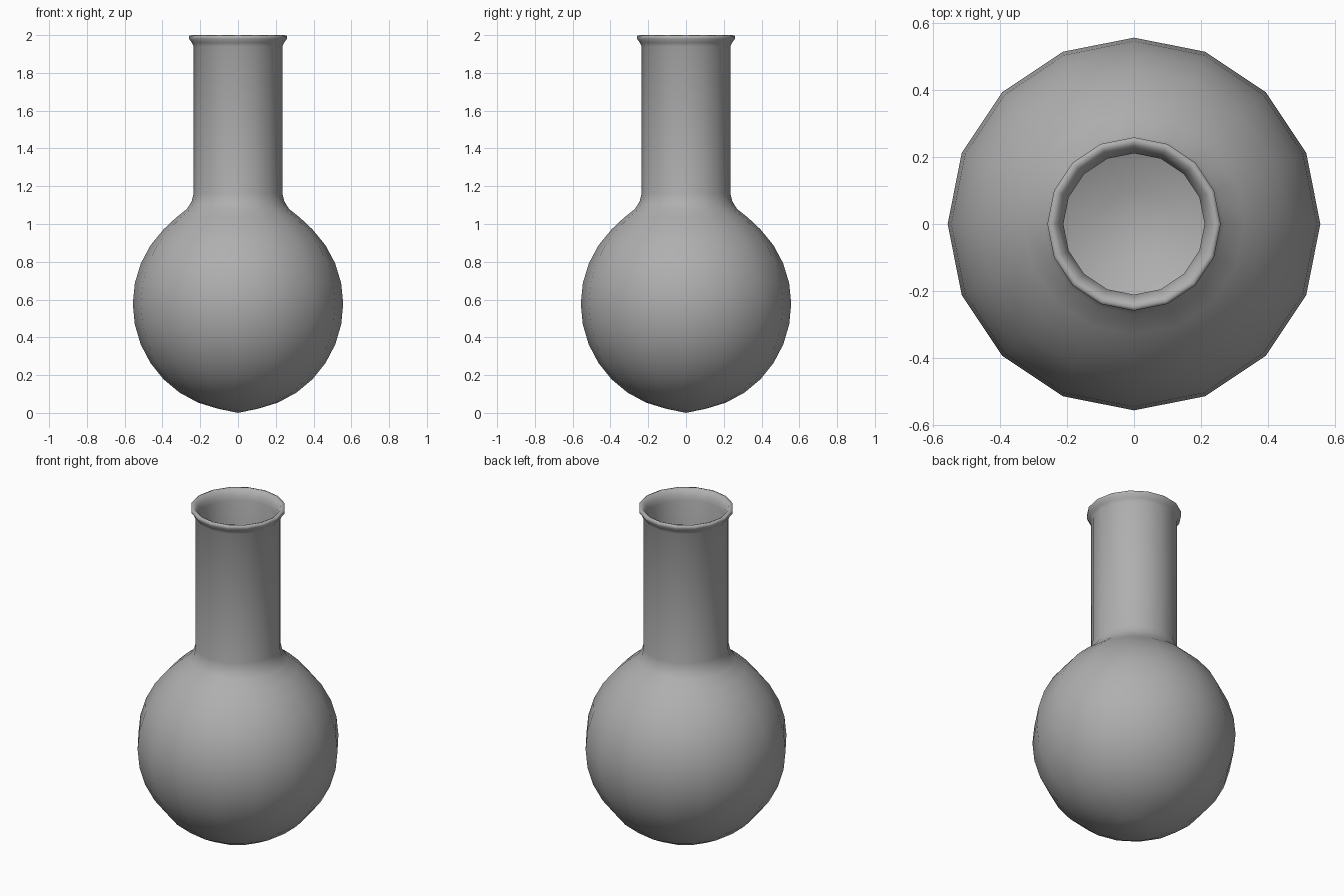
import bpy, bmesh
from math import sin, cos, pi, radians

if "Cube" in bpy.data.objects:
    bpy.data.objects.remove(bpy.data.objects["Cube"])

SIDES = 16
R, CZ, WALL = 0.557, 0.578, 0.024


def bulb(radius, bottom):
    # Half-circle profile from the bottom pole up to the shoulder
    pts = [(0, bottom)]
    for k in range(-7, 5):
        a = radians(11.25 * k)
        # lower half reaches slightly deeper, so that the pole is at the bottom
        height = radius if k > 0 else CZ - bottom - 0.012
        pts.append((radius * cos(a), CZ + height * sin(a)))
    return pts


# Outer wall: bulb, flared shoulder, neck, rolled lip
outer = bulb(R, 0.0)
outer += [(0.33, 1.032), (0.27, 1.08), (0.245, 1.12), (0.235, 1.16),
          (0.235, 1.94), (0.244, 1.96), (0.259, 1.98), (0.259, 1.996)]
# Inner wall, listed bottom to top
inner = bulb(R - WALL, 0.024)
inner += [(0.315, 1.012), (0.25, 1.065), (0.221, 1.115), (0.211, 1.16),
          (0.211, 1.94), (0.22, 1.97), (0.235, 1.995)]
profile = outer + [(0.248, 2.0)] + inner[::-1]

# Revolve the closed profile
bm = bmesh.new()
rings = []
for r, z in profile:
    n = 1 if r == 0 else SIDES
    rings.append([bm.verts.new((r * cos(2 * pi * i / SIDES), r * sin(2 * pi * i / SIDES), z))
                  for i in range(n)])
for a, b in zip(rings, rings[1:]):
    for i in range(SIDES):
        j = (i + 1) % SIDES
        if len(a) == 1:
            bm.faces.new((a[0], b[j], b[i]))
        elif len(b) == 1:
            bm.faces.new((a[i], a[j], b[0]))
        else:
            bm.faces.new((a[i], a[j], b[j], b[i]))
bmesh.ops.recalc_face_normals(bm, faces=bm.faces)
# The lowest outer face must point down
low = min(bm.faces, key=lambda f: f.calc_center_median().z)
if low.normal.z > 0:
    bmesh.ops.reverse_faces(bm, faces=bm.faces)
mesh = bpy.data.meshes.new("round_flask")
bm.to_mesh(mesh)
bm.free()
mesh.shade_smooth()

# Dark grey surface
grey = bpy.data.materials.new("dark_grey")
grey.diffuse_color = (0.43, 0.43, 0.43, 1)
grey.use_nodes = True
grey.node_tree.nodes["Principled BSDF"].inputs["Base Color"].default_value = grey.diffuse_color
mesh.materials.append(grey)
flask = bpy.data.objects.new("round_flask", mesh)
bpy.context.collection.objects.link(flask)
